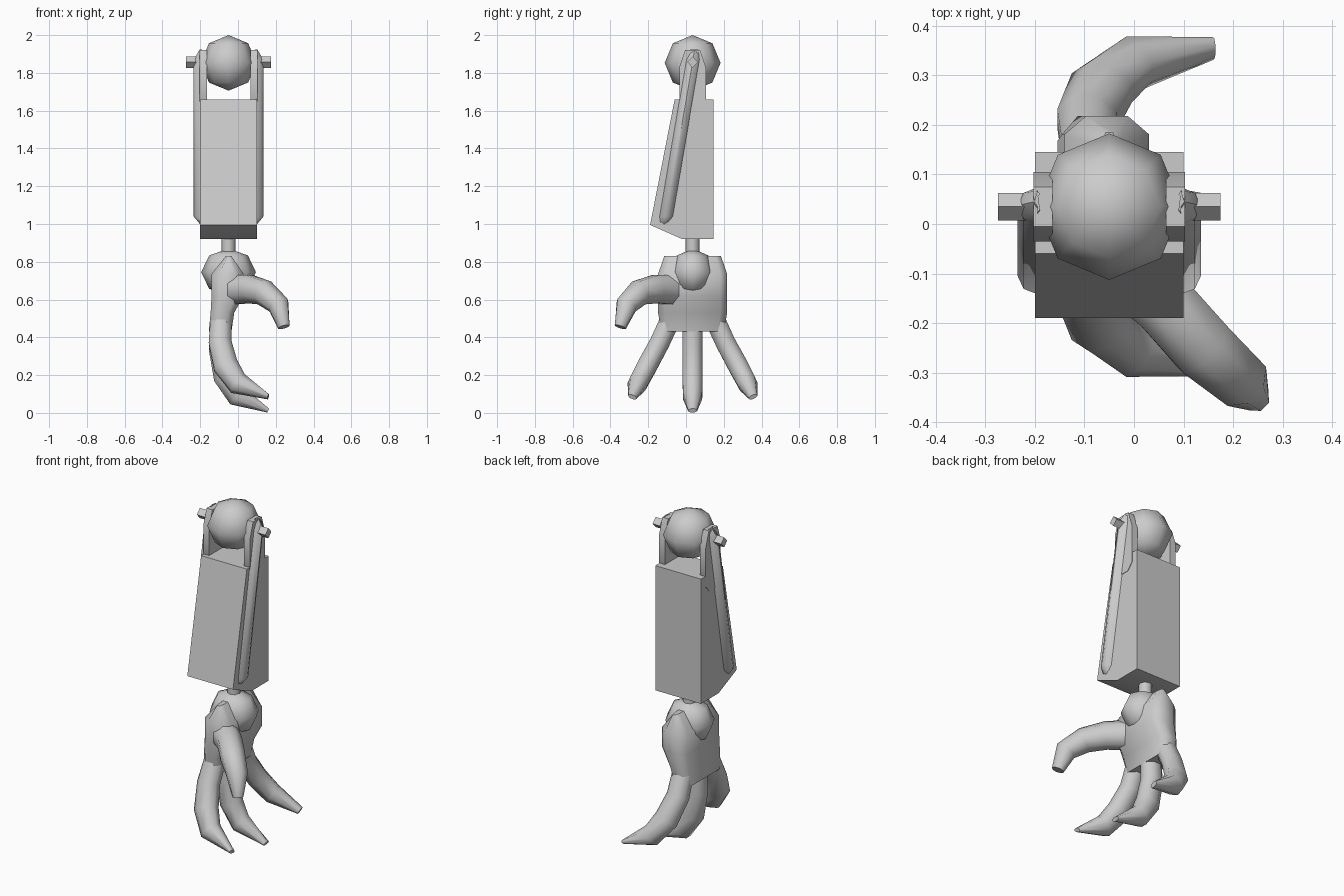
import bpy, bmesh, math
from mathutils import Vector

if "Cube" in bpy.data.objects:
    bpy.data.objects.remove(bpy.data.objects["Cube"])

CX, CY = -0.05, 0.035   # arm axis


def finish(name, bm, angle=50):
    bmesh.ops.recalc_face_normals(bm, faces=bm.faces)
    me = bpy.data.meshes.new(name)
    bm.to_mesh(me)
    bm.free()
    ob = bpy.data.objects.new(name, me)
    bpy.context.collection.objects.link(ob)
    bpy.ops.object.select_all(action='DESELECT')
    ob.select_set(True)
    bpy.context.view_layer.objects.active = ob
    bpy.ops.object.shade_smooth_by_angle(angle=math.radians(angle))
    return ob


def skin(name, rings, angle=50):
    """Bridge equal-length rings of points and cap both ends."""
    bm = bmesh.new()
    vs = [[bm.verts.new(p) for p in r] for r in rings]
    n = len(vs[0])
    for a, b in zip(vs, vs[1:]):
        for i in range(n):
            bm.faces.new((a[i], a[(i + 1) % n], b[(i + 1) % n], b[i]))
    bm.faces.new(vs[0])
    bm.faces.new(vs[-1])
    return finish(name, bm, angle)


def plate(name, x0, x1, profile):
    return skin(name, [[(x, y, z) for y, z in profile] for x in (x0, x1)])


def ball(name, z, radii):
    bm = bmesh.new()
    bmesh.ops.create_uvsphere(bm, u_segments=8, v_segments=4, radius=1)
    for v in bm.verts:
        v.co = Vector((CX + v.co.x * radii[0], CY + v.co.y * radii[1], z + v.co.z * radii[2]))
    finish(name, bm, 60)


def limb(name, path, side, sizes, n=8):
    """Loft an n-sided tube; sizes = (half width along side, half depth)."""
    pts = [Vector(p) for p in path]
    rings = []
    for i, p in enumerate(pts):
        t = (pts[min(i + 1, len(pts) - 1)] - pts[max(i - 1, 0)]).normalized()
        u = Vector(side)
        u = (u - t * u.dot(t)).normalized()
        w = t.cross(u)
        a, b = sizes[i]
        rings.append([p + u * a * math.cos(k) + w * b * math.sin(k)
                      for k in [(j + 0.5) * math.tau / n for j in range(n)]])
    return skin(name, rings, 55)


# Elbow ball and its four-sided axle
ball("elbow_ball", 1.853, (0.147, 0.148, 0.147))
pin = [(CY + 0.028 * c, 1.857 + 0.03 * s) for c, s in ((1, 0), (0, 1), (-1, 0), (0, -1))]
plate("elbow_axle", -0.275, 0.175, pin)

# Forearm block, sloping forward to a bevelled lower lip
plate("forearm", -0.2, 0.1,
      [(-0.06, 1.66), (0.145, 1.66), (0.145, 0.92), (-0.02, 0.92), (-0.19, 0.995)])

# Yoke plates and ridged struts on both sides
yoke = [(-0.035, 1.6), (0.0, 1.56), (0.07, 1.56), (0.105, 1.6),
        (0.105, 1.83), (0.075, 1.92), (-0.005, 1.92), (-0.035, 1.83)]
for s, side in ((1, "right"), (-1, "left")):
    plate("yoke_" + side, CX + s * 0.115, CX + s * 0.153, yoke)
    rings = []
    for y, z, h, out in ((0.045, 1.925, 0.022, 0.152), (0.037, 1.87, 0.037, 0.185),
                         (-0.105, 1.04, 0.037, 0.185), (-0.115, 1.0, 0.022, 0.152)):
        rings.append([(CX + s * x, y + d, z) for x, d in
                      ((0.145, -h), (out - 0.012, -h * 0.7), (out, 0),
                       (out - 0.012, h * 0.7), (0.145, h))])
    skin("strut_" + side, rings)

# Wrist post and ball
bm = bmesh.new()
bmesh.ops.create_cone(bm, cap_ends=True, segments=8, radius1=0.037, radius2=0.037, depth=0.18)
bmesh.ops.translate(bm, verts=bm.verts, vec=(CX, CY, 0.87))
finish("wrist_post", bm)
ball("wrist_ball", 0.745, (0.145, 0.118, 0.125))

# Palm: stacked octagonal sections (z, half width, x back, x front)
rings = []
for z, w, x0, x1 in ((0.83, 0.15, -0.065, -0.035), (0.735, 0.183, -0.14, 0.03),
                     (0.62, 0.183, -0.14, 0.03), (0.53, 0.183, -0.145, -0.02),
                     (0.43, 0.165, -0.155, -0.035)):
    c = (x1 - x0) * 0.25
    rings.append([(x0 + c, CY - w, z), (x1 - c, CY - w, z), (x1, CY - w * 0.8, z), (x1, CY + w * 0.8, z),
                  (x1 - c, CY + w, z), (x0 + c, CY + w, z), (x0, CY + w * 0.8, z), (x0, CY - w * 0.8, z)])
skin("palm", rings)

# Fingers: middle one straight, outer pair splayed
sizes = [(0.058, 0.06), (0.057, 0.065), (0.058, 0.07), (0.055, 0.062), (0.025, 0.012)]
limb("finger_middle", [(-0.09, CY, 0.48), (-0.095, CY, 0.34), (-0.065, CY, 0.19),
                       (-0.005, CY, 0.09), (0.16, CY, 0.012)], (0, 1, 0), sizes)
for s, side in ((1, "back"), (-1, "front")):
    path = [(-0.09, 0.115, 0.5), (-0.095, 0.175, 0.37), (-0.065, 0.24, 0.25),
            (0.0, 0.29, 0.155), (0.16, 0.32, 0.085)]
    limb("finger_" + side, [(x, CY + s * d, z) for x, d, z in path],
         (0, 1, s * 0.45), sizes)

# Thumb curling out to the front right
limb("thumb", [(-0.06, -0.05, 0.65), (0.06, -0.16, 0.655), (0.14, -0.25, 0.635),
               (0.215, -0.315, 0.57), (0.243, -0.348, 0.455)], (1, 1, 0),
     [(0.08, 0.085), (0.07, 0.08), (0.07, 0.07), (0.06, 0.06), (0.03, 0.035)])
